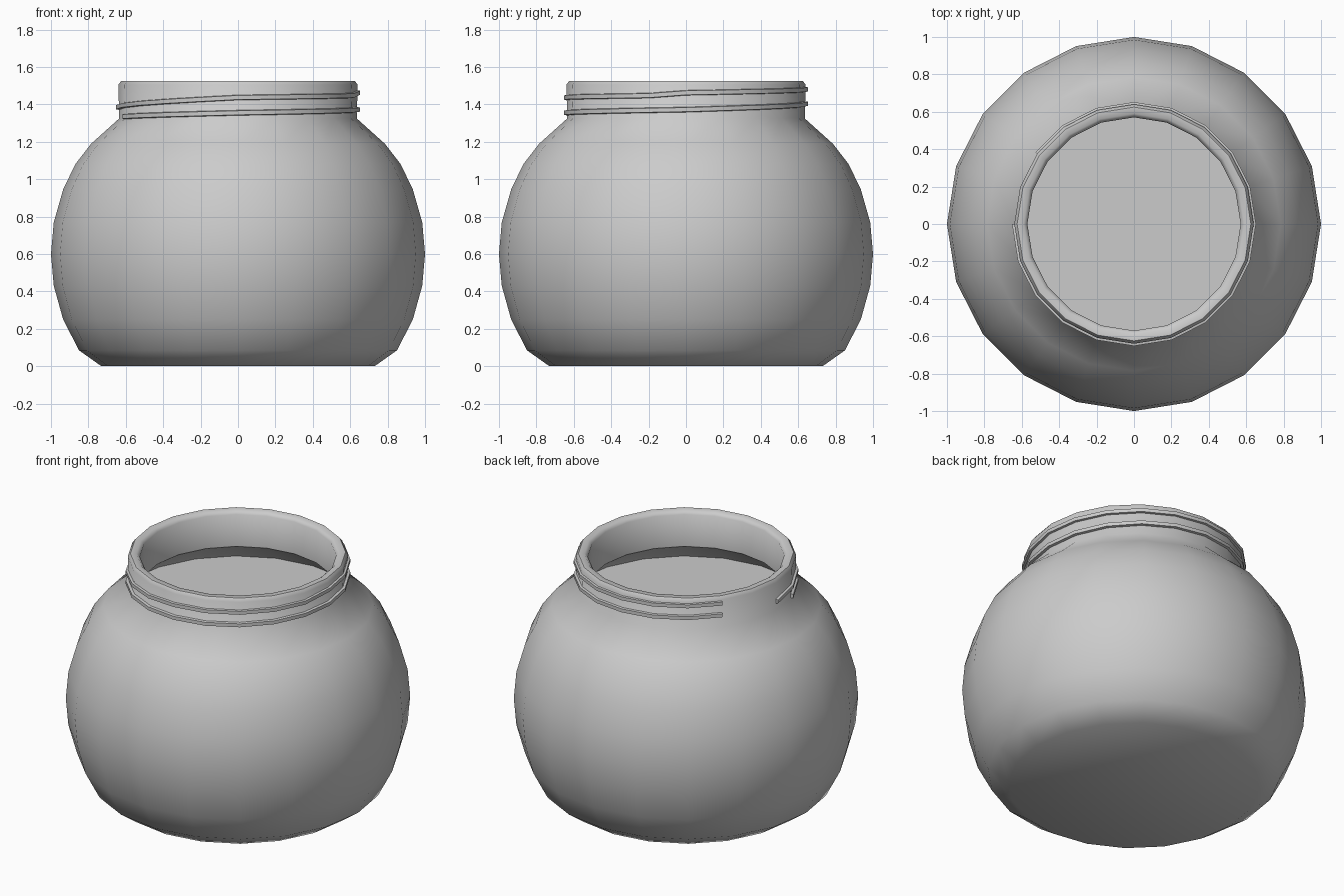
import bpy, bmesh
from math import sin, cos, radians, pi

if "Cube" in bpy.data.objects:
    bpy.data.objects.remove(bpy.data.objects["Cube"])

SEG = 20


def finish(bm, name, angle):
    bmesh.ops.recalc_face_normals(bm, faces=bm.faces[:])
    me = bpy.data.meshes.new(name)
    bm.to_mesh(me)
    bm.free()
    ob = bpy.data.objects.new(name, me)
    bpy.context.collection.objects.link(ob)
    bpy.ops.object.select_all(action='DESELECT')
    ob.select_set(True)
    bpy.context.view_layer.objects.active = ob
    bpy.ops.object.shade_smooth_by_angle(angle=radians(angle))
    return ob


def lathe(profile, name, angle):
    """Closed solid of revolution: flat caps at both ends of the profile."""
    bm = bmesh.new()
    rings = [[bm.verts.new((r * cos(2 * pi * i / SEG), r * sin(2 * pi * i / SEG), z))
              for i in range(SEG)] for r, z in profile]
    for a, b in zip(rings, rings[1:]):
        for i in range(SEG):
            j = (i + 1) % SEG
            bm.faces.new((a[i], a[j], b[j], b[i]))
    bm.faces.new(rings[0])
    bm.faces.new(rings[-1])
    return finish(bm, name, angle)


def thread(keys, name):
    """Ridge that climbs around the neck through (degrees, height) keys."""
    bm = bmesh.new()
    section = [(0.62, -0.017), (0.652, -0.011), (0.652, 0.011), (0.62, 0.017)]
    rings = []
    for deg in range(keys[0][0], keys[-1][0] + 1, 18):
        for (d0, z0), (d1, z1) in zip(keys, keys[1:]):
            if d0 <= deg <= d1:
                z = z0 + (z1 - z0) * (deg - d0) / (d1 - d0)
                break
        t = radians(deg)
        rings.append([bm.verts.new((r * cos(t), r * sin(t), z + dz)) for r, dz in section])
    for a, b in zip(rings, rings[1:]):
        for i in range(4):
            j = (i + 1) % 4
            bm.faces.new((a[i], a[j], b[j], b[i]))
    bm.faces.new(rings[0])
    bm.faces.new(rings[-1])
    return finish(bm, name, 35)


# Jar: base, round belly, neck, rounded rim, then the inside down to the contents
lathe([(0.73, 0.0), (0.85, 0.085), (0.935, 0.25), (0.985, 0.43), (1.0, 0.6),
       (0.985, 0.77), (0.935, 0.945), (0.87, 1.08), (0.785, 1.19), (0.635, 1.325),
       (0.64, 1.505), (0.625, 1.525), (0.59, 1.525), (0.57, 1.505),
       (0.57, 1.30), (0.735, 1.18), (0.76, 1.15)], "jar_body", 50)

# Two turns of screw thread with a gap at the back left
thread([(-162, 1.335), (-90, 1.355), (0, 1.372), (90, 1.403), (144, 1.41)], "lower_thread")
thread([(180, 1.385), (270, 1.437), (342, 1.447), (360, 1.462), (450, 1.48), (504, 1.485)],
       "upper_thread")
